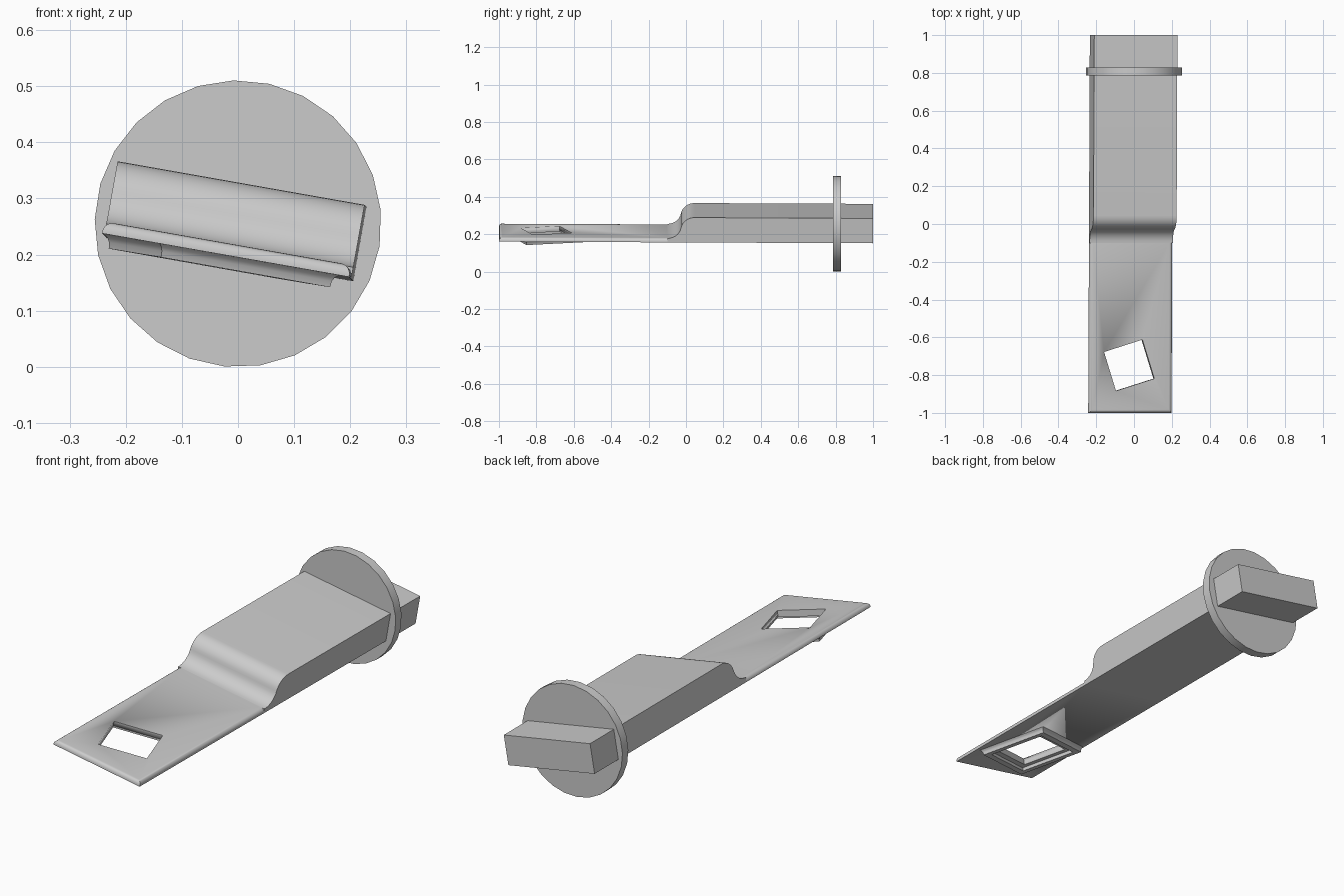
import bpy, bmesh, math
from mathutils import Vector

if "Cube" in bpy.data.objects:
    bpy.data.objects.remove(bpy.data.objects["Cube"])

TILT = math.radians(10)
CZ = 0.2565          # height of the bar axis
HW = 0.2235          # half width of the bar
BOT, THIN, TOP = -0.0675, -0.046, 0.0675


def place(p):
    """Bar space (across, along, up) to world: slight yaw and pitch, then roll."""
    u = p[0] + 0.005 * (p[1] - 1) - 0.002
    v = p[2] - 0.0035 * (p[1] - 1)
    c, s = math.cos(TILT), math.sin(TILT)
    return Vector((u * c + v * s, p[1], CZ - u * s + v * c))


def finish(name, bm, bar_space=True):
    bmesh.ops.recalc_face_normals(bm, faces=bm.faces)
    if bar_space:
        for v in bm.verts:
            v.co = place(v.co)
    me = bpy.data.meshes.new(name)
    bm.to_mesh(me)
    bm.free()
    ob = bpy.data.objects.new(name, me)
    bpy.context.collection.objects.link(ob)
    bpy.ops.object.select_all(action='DESELECT')
    ob.select_set(True)
    bpy.context.view_layer.objects.active = ob
    bpy.ops.object.shade_smooth_by_angle(angle=math.radians(32))
    return ob


def box(bm, x0, x1, y0, y1, z0, z1):
    bmesh.ops.create_cube(bm, size=1)
    for v in bm.verts:
        v.co = (x0 if v.co.x < 0 else x1, y0 if v.co.y < 0 else y1,
                z0 if v.co.z < 0 else z1)


def square(half, v):
    """Corners of the turned square round the opening."""
    a = math.radians(17.5)
    c, s = math.cos(a), math.sin(a)
    return [(-0.008 + half * (i * c - j * s), -0.748 + half * (i * s + j * c), v)
            for i, j in ((-1, -1), (1, -1), (1, 1), (-1, 1))]


def square_loft(bm, profile, closed):
    rings = [[bm.verts.new(p) for p in square(h, v)] for h, v in profile]
    n = len(rings)
    for k in range(n if closed else n - 1):
        a, b = rings[k], rings[(k + 1) % n]
        for i in range(4):
            j = (i + 1) % 4
            bm.faces.new((a[i], a[j], b[j], b[i]))
    if not closed:
        bm.faces.new(rings[0])
        bm.faces.new(rings[-1])


# thick body: side profile with an S-shaped step, extruded across
Y0, YM, Y1 = -0.10, -0.027, 0.045
mid = (THIN + TOP) / 2
prof = [(1.0, BOT), (Y0, BOT)]
for k in range(9):
    t = math.radians(80) * k / 8
    f = 1 / math.sin(math.radians(80))
    g = 1 / (1 - math.cos(math.radians(80)))
    prof.append((Y0 + (YM - Y0) * math.sin(t) * f, THIN + (mid - THIN) * (1 - math.cos(t)) * g))
for k in range(7, -1, -1):
    t = math.radians(80) * k / 8
    prof.append((Y1 - (Y1 - YM) * math.sin(t) * f, TOP - (TOP - mid) * (1 - math.cos(t)) * g))
prof.append((1.0, TOP))
bm = bmesh.new()
sides = [[bm.verts.new((x, y, z)) for y, z in prof] for x in (-HW, HW)]
for s in sides:
    bm.faces.new(s)
for i in range(len(prof)):
    j = (i + 1) % len(prof)
    bm.faces.new((sides[0][i], sides[0][j], sides[1][j], sides[1][i]))
finish("thick_body", bm)

# thin blade with rounded upper edges on its three free sides
bm = bmesh.new()
box(bm, -HW, HW, -1.0, Y0, BOT, THIN)
top_edges = [e for e in bm.edges
             if all(v.co.z > THIN - 0.001 for v in e.verts)
             and not all(v.co.y > Y0 - 0.001 for v in e.verts)]
bmesh.ops.bevel(bm, geom=top_edges, offset=0.018, segments=5, profile=0.5, affect='EDGES')
blade = finish("thin_blade", bm)

# turned square opening
bm = bmesh.new()
square_loft(bm, [(0.108, -0.2), (0.108, 0.1)], False)
cutter = finish("opening_cutter", bm)
cutter.hide_render = True
cutter.hide_viewport = True
cutter.display_type = 'WIRE'
mod = blade.modifiers.new("opening", 'BOOLEAN')
mod.operation = 'DIFFERENCE'
mod.solver = 'EXACT'
mod.object = cutter

# stepped rim under the opening
bm = bmesh.new()
square_loft(bm, [(0.108, -0.066), (0.108, -0.076), (0.133, -0.076), (0.133, -0.091),
                 (0.160, -0.091), (0.161, -0.080), (0.164, -0.073), (0.171, -0.066)], True)
finish("opening_rim", bm)

# round collar with 25 sides
bm = bmesh.new()
N, R = 25, 0.2555
rings = [[bm.verts.new((R * math.cos(a), y, 0.255 + R * math.sin(a)))
          for a in (math.radians(5.4 + 360 / N * i) for i in range(N))]
         for y in (0.785, 0.828)]
for r in rings:
    bm.faces.new(r)
for i in range(N):
    j = (i + 1) % N
    bm.faces.new((rings[0][i], rings[0][j], rings[1][j], rings[1][i]))
finish("round_collar", bm, False)
